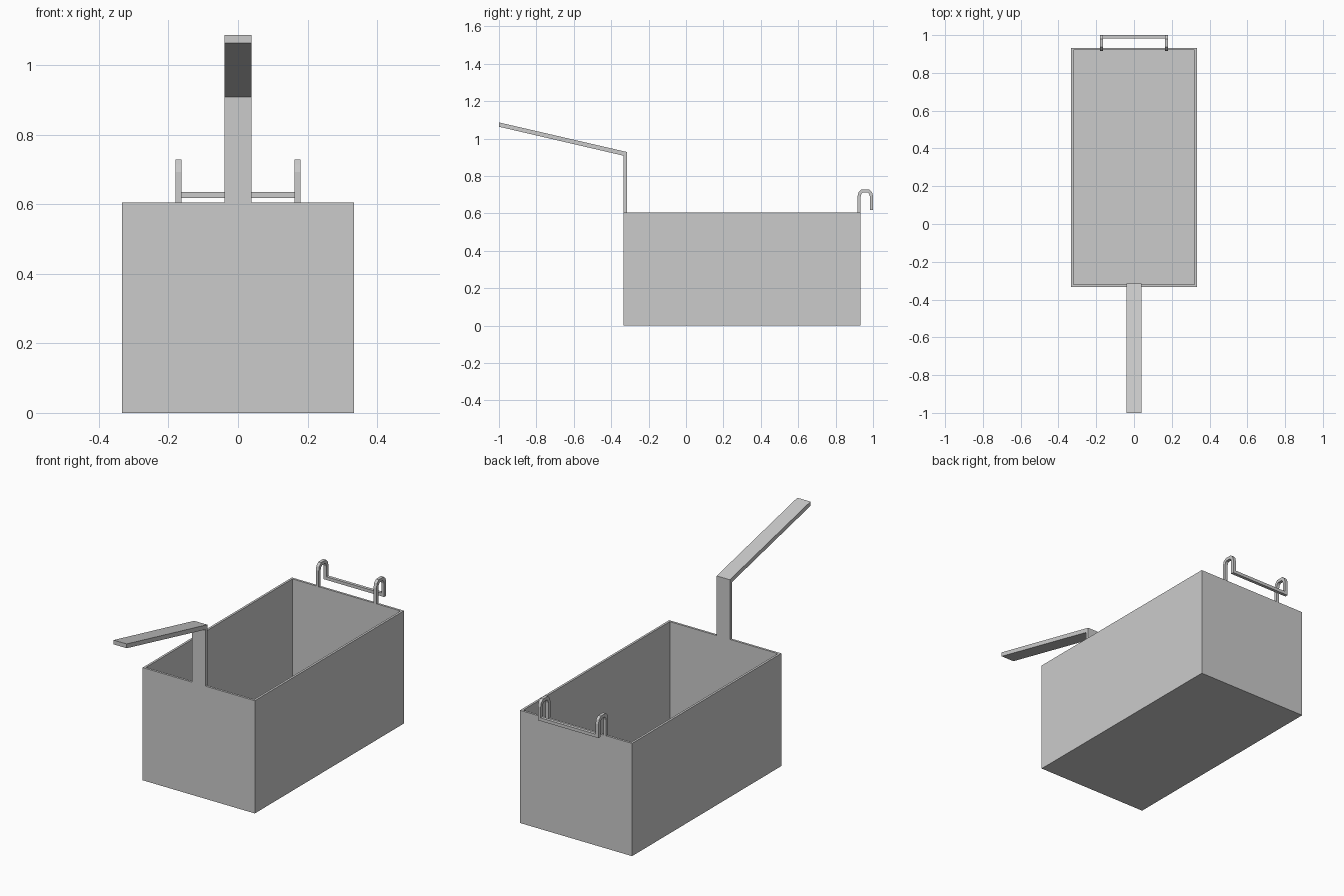
import bpy, bmesh

if "Cube" in bpy.data.objects:
    bpy.data.objects.remove(bpy.data.objects["Cube"])

WALL = 0.017
X, Y0, Y1, TOP = 0.333, -0.333, 0.933, 0.605


def finish(name, bm):
    bmesh.ops.recalc_face_normals(bm, faces=bm.faces)
    mesh = bpy.data.meshes.new(name)
    bm.to_mesh(mesh)
    bm.free()
    obj = bpy.data.objects.new(name, mesh)
    bpy.context.collection.objects.link(obj)
    return obj


def extrude_profile(name, points, x0, x1):
    """Extrude a (y, z) outline along x from x0 to x1."""
    bm = bmesh.new()
    face = bm.faces.new([bm.verts.new((x0, y, z)) for y, z in points])
    new = bmesh.ops.extrude_face_region(bm, geom=[face])["geom"]
    verts = [v for v in new if isinstance(v, bmesh.types.BMVert)]
    bmesh.ops.translate(bm, verts=verts, vec=(x1 - x0, 0, 0))
    return finish(name, bm)


# Open basket: solid box, top face inset for the rim, then pushed down
bm = bmesh.new()
bmesh.ops.create_cube(bm, size=1)
bmesh.ops.scale(bm, verts=bm.verts, vec=(2 * X, Y1 - Y0, TOP))
bmesh.ops.translate(bm, verts=bm.verts, vec=(0, (Y0 + Y1) / 2, TOP / 2))
bm.normal_update()
top = max(bm.faces, key=lambda f: f.calc_center_median().z)
bmesh.ops.inset_region(bm, faces=[top], thickness=WALL)
inner = bmesh.ops.extrude_face_region(bm, geom=[top])["geom"]
bmesh.ops.translate(bm, verts=[v for v in inner if isinstance(v, bmesh.types.BMVert)],
                    vec=(0, 0, WALL - TOP))
if top.is_valid:
    bmesh.ops.delete(bm, geom=[top], context='FACES_ONLY')
finish("basket", bm)

# Bent flat handle rising from the front wall
extrude_profile("handle", [
    (Y0, TOP), (Y0 + WALL, TOP), (Y0 + WALL, 0.928),
    (-1.0, 1.086), (-1.0, 1.063), (Y0, 0.908)], -0.039, 0.039)

# Pair of hooks on the back rim, with faceted arches
hook = extrude_profile("rim_hooks", [
    (0.917, TOP), (0.917, 0.692), (0.923, 0.714), (0.938, 0.728),
    (0.979, 0.728), (0.994, 0.714), (1.0, 0.692), (1.0, 0.618),
    (0.983, 0.618), (0.983, 0.69), (0.979, 0.704), (0.972, 0.711),
    (0.945, 0.711), (0.938, 0.704), (0.934, 0.69), (0.934, TOP)], 0.163, 0.18)
hook.modifiers.new("mirror", 'MIRROR').use_axis[0] = True

# Crossbar joining the hook ends
extrude_profile("hook_crossbar", [
    (0.983, 0.618), (1.0, 0.618), (1.0, 0.635), (0.983, 0.635)], -0.163, 0.163)
